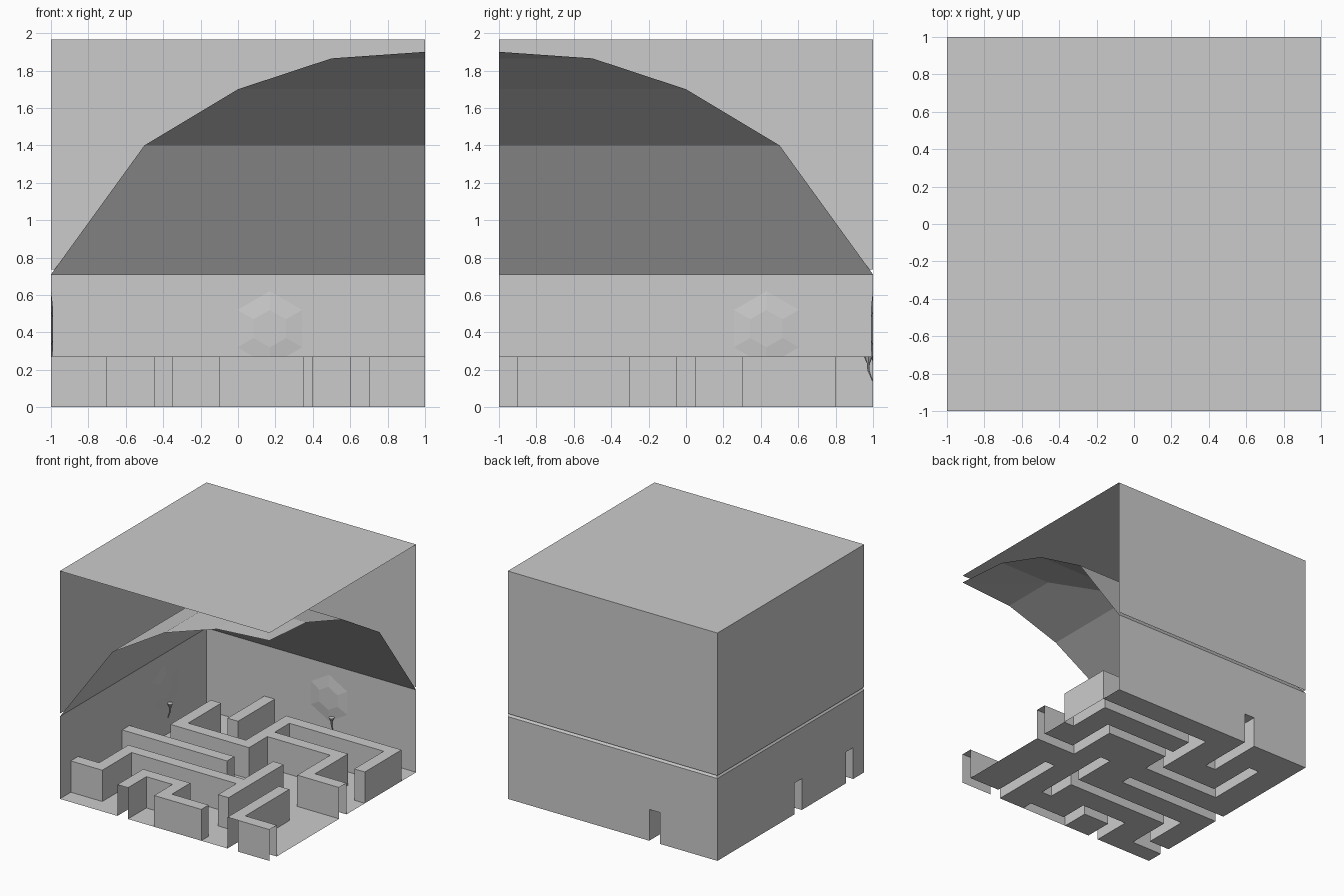
import bpy, bmesh, math
from mathutils import Matrix, Vector

if "Cube" in bpy.data.objects:
    bpy.data.objects.remove(bpy.data.objects["Cube"])

WALL_H, LOW_TOP, BOX_BOT, TOP = 0.27, 0.71, 0.735, 1.965


def finish(bm, name, recalc=True):
    bmesh.ops.remove_doubles(bm, verts=bm.verts, dist=1e-4)
    if recalc:
        bmesh.ops.recalc_face_normals(bm, faces=bm.faces)
    me = bpy.data.meshes.new(name)
    bm.to_mesh(me)
    bm.free()
    ob = bpy.data.objects.new(name, me)
    bpy.context.collection.objects.link(ob)
    return ob


def quad(bm, *pts):
    bm.faces.new([bm.verts.new(p) for p in pts])


def upright(bm, a, b, z0, z1):
    quad(bm, (*a, z0), (*b, z0), (*b, z1), (*a, z1))


# maze hedges as (x0, x1, y0, y1), measured from the front left corner
hedges = [
    (0, .3, .15, .25), (.2, .3, .15, .65), (.2, 1.4, .55, .65), (1.3, 1.4, .3, 1.05),
    (.55, .65, 0, .35), (.55, 1, .25, .35), (.9, 1, 0, .35), (.9, 1.35, 0, .1),
    (1.6, 1.7, 0, .7), (1.6, 2, 0, .1), (0, 1, .85, .95),
    (.25, .35, 1.15, 1.7), (.25, 1, 1.15, 1.25), (.9, 1, 1.15, 1.8), (.9, 2, 1.7, 1.8),
    (1.9, 2, 1.3, 1.8), (.9, 1.7, 1.4, 1.5), (1.6, 1.7, .95, 1.5), (1.6, 2, .95, 1.05),
    (.55, .65, 1.5, 2)]
xs = sorted({0, 2, 1.7} | {v for h in hedges for v in h[:2]})
ys = sorted({0, 2} | {v for h in hedges for v in h[2:]})


def height(x, y):
    return WALL_H if any(a < x < b and c < y < d for a, b, c, d in hedges) else 0


# floor and hollow hedges in one skin, open where a run ends at the border
bm = bmesh.new()
for x0, x1 in zip(xs, xs[1:]):
    for y0, y1 in zip(ys, ys[1:]):
        cx, cy = (x0 + x1) / 2, (y0 + y1) / 2
        h = height(cx, cy)
        X0, X1, Y0, Y1 = x0 - 1, x1 - 1, y0 - 1, y1 - 1
        quad(bm, (X0, Y0, h), (X1, Y0, h), (X1, Y1, h), (X0, Y1, h))
        nx = next((b for b in xs if b > x1), None)
        ny = next((b for b in ys if b > y1), None)
        if nx and height((x1 + nx) / 2, cy) != h:
            upright(bm, (X1, Y0), (X1, Y1), 0, WALL_H)
        if ny and height(cx, (y1 + ny) / 2) != h:
            upright(bm, (X0, Y1), (X1, Y1), 0, WALL_H)
        if h and y0 == 0 and (.9 < cx < 1.35 or cx > 1.7):
            upright(bm, (X0, -1), (X1, -1), 0, h)
        if h and x1 == 2 and 1.3 < cy < 1.8:
            upright(bm, (1, Y0), (1, Y1), 0, h)
finish(bm, "maze_floor")

# lower room walls with notches where hedges run through
for name, marks, pos in (
        ("back_wall", [0, .55, .65, 2], lambda t: (t - 1, 1)),
        ("left_wall", [0, .15, .25, .85, .95, 2], lambda t: (-1, t - 1))):
    bm = bmesh.new()
    for i, (a, b) in enumerate(zip(marks, marks[1:])):
        if i % 2 == 0:
            upright(bm, pos(a), pos(b), 0, WALL_H)
        upright(bm, pos(a), pos(b), WALL_H, LOW_TOP)
    finish(bm, name)

# upper shell: roof and two outer sides
bm = bmesh.new()
quad(bm, (-1, -1, TOP), (1, -1, TOP), (1, 1, TOP), (-1, 1, TOP))
upright(bm, (-1, 1), (1, 1), BOX_BOT, TOP)
upright(bm, (-1, -1), (-1, 1), BOX_BOT, TOP)
finish(bm, "upper_shell")

# vaulted ceiling: stepped rings meeting along the corner diagonal
profile = [(0, .71), (.5, 1.4), (1, 1.7), (1.5, 1.865), (2, 1.9)]
bm = bmesh.new()
for (d0, z0), (d1, z1) in zip(profile, profile[1:]):
    a, b = d0 - 1, d1 - 1
    left = [(a, -1, z0), (a, -a, z0), (b, -b, z1)]
    back = [(1, -a, z0), (a, -a, z0), (b, -b, z1)]
    if d1 < 2:
        left.append((b, -1, z1))
        back.append((1, -b, z1))
    quad(bm, *left)
    quad(bm, *back)
finish(bm, "vaulted_ceiling")


def cone(bm, p, q, r0, r1, n=8):
    p, q = Vector(p), Vector(q)
    m = Matrix.Translation((p + q) / 2) @ (q - p).to_track_quat('Z', 'Y').to_matrix().to_4x4()
    bmesh.ops.create_cone(bm, cap_ends=True, segments=n, radius1=r0, radius2=r1,
                          depth=(q - p).length, matrix=m)


# wall torches, each with a shallow faceted glow patch behind it
for name, base, inward, along in (
        ("back", Vector((.21, 1, 0)), Vector((0, -1, 0)), Vector((-1, 0, 0))),
        ("left", Vector((-1, .47, 0)), Vector((1, 0, 0)), Vector((0, -1, 0)))):
    up = Vector((0, 0, 1))
    bm = bmesh.new()
    c = base + inward * .025
    cone(bm, c + up * .235, c + up * .27, .008, .024)
    cone(bm, c + up * .19, c + up * .235, .005, .008)
    cone(bm, base + inward * .003 + up * .14, c + up * .2, .003, .005)
    finish(bm, name + "_torch")
    bm = bmesh.new()
    g = base + along * .04 + up * .42
    cone(bm, g + inward * .001, g + inward * .012, .2, .1, 6)
    finish(bm, name + "_glow")
